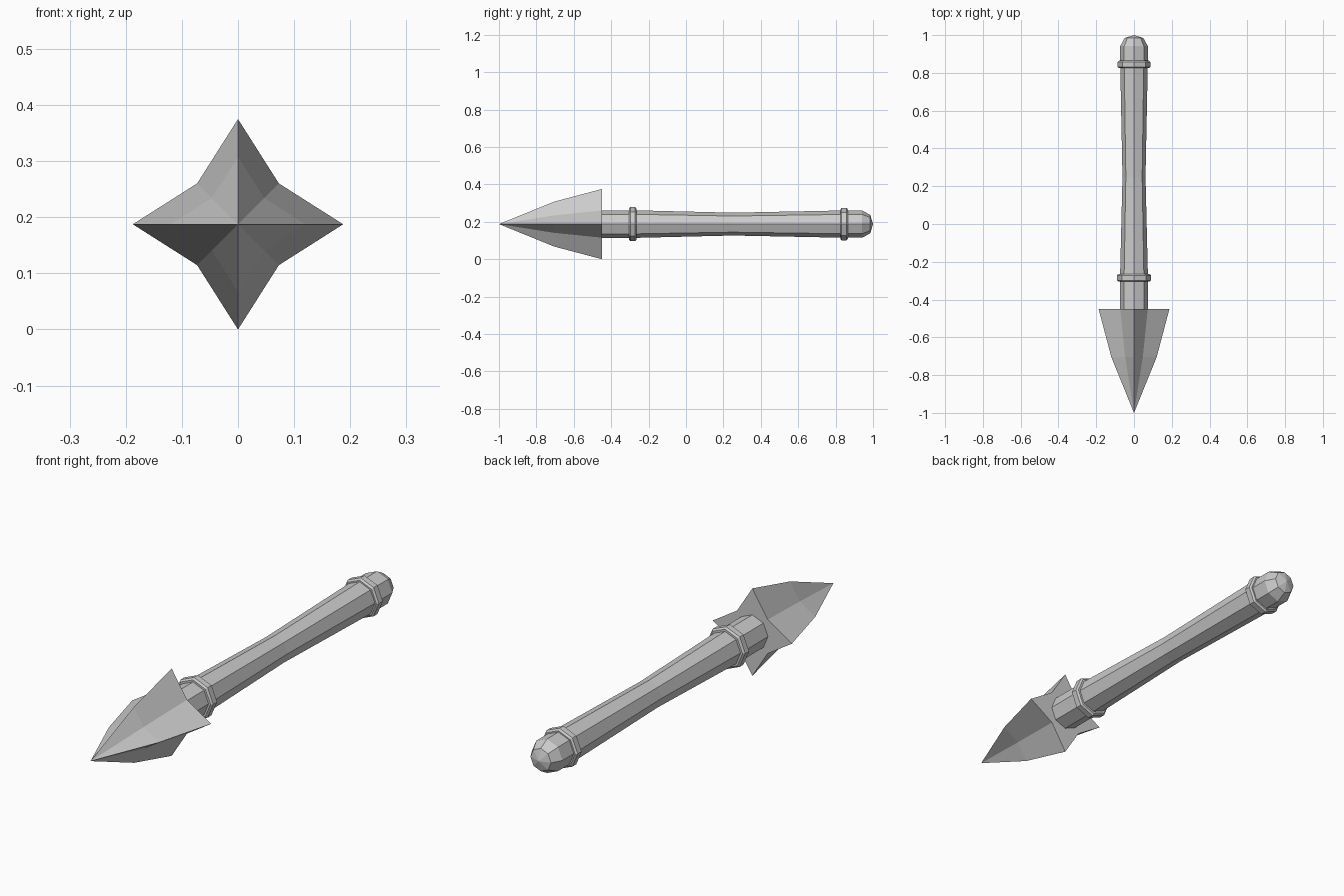
import bpy, bmesh, math

if "Cube" in bpy.data.objects:
    bpy.data.objects.remove(bpy.data.objects["Cube"])

AXIS_Z = 0.1875
SIDES = 8


def finish(bm, name):
    bmesh.ops.recalc_face_normals(bm, faces=bm.faces)
    mesh = bpy.data.meshes.new(name)
    bm.to_mesh(mesh)
    bm.free()
    obj = bpy.data.objects.new(name, mesh)
    bpy.context.collection.objects.link(obj)
    return obj


def loft(name, rings, closed=False):
    """Bridge rings of (x, y, z) points; one-point rings make tips."""
    bm = bmesh.new()
    loops = [[bm.verts.new(p) for p in ring] for ring in rings]
    pairs = list(zip(loops, loops[1:]))
    if closed:
        pairs.append((loops[-1], loops[0]))
    for a, b in pairs:
        n = max(len(a), len(b))
        for i in range(n):
            j = (i + 1) % n
            if len(a) == 1:
                bm.faces.new((a[0], b[i], b[j]))
            elif len(b) == 1:
                bm.faces.new((a[i], a[j], b[0]))
            else:
                bm.faces.new((a[i], a[j], b[j], b[i]))
    if not closed:
        for loop in (loops[0], loops[-1]):
            if len(loop) > 1:
                bm.faces.new(loop)
    return finish(bm, name)


def ring(y, r, n=SIDES, inner=None):
    """Polygon ring around the shaft axis; inner gives a star outline."""
    if r == 0:
        return [(0, y, AXIS_Z)]
    pts = []
    for i in range(n):
        a = 2 * math.pi * i / n
        rad = inner if inner and i % 2 else r
        pts.append((rad * math.cos(a), y, AXIS_Z + rad * math.sin(a)))
    return pts


# Four-bladed spear head
loft("spear_head", [ring(-1.0, 0),
                    ring(-0.705, 0.12, 8, 0.066),
                    ring(-0.45, 0.1875, 8, 0.103)])

# Waisted shaft with a rounded pommel
shaft = [(-0.45, 0.074), (-0.285, 0.074), (0.25, 0.061), (0.845, 0.073),
         (0.942, 0.073), (0.985, 0.049), (1.0, 0)]
loft("shaft", [ring(y, r) for y, r in shaft])

# Raised collars
for name, y, r in (("front_collar", -0.285, 0.091), ("rear_collar", 0.845, 0.087)):
    profile = [(-0.02, 0.06), (-0.02, r - 0.008), (-0.013, r),
               (0.013, r), (0.02, r - 0.008), (0.02, 0.06)]
    loft(name, [ring(y + dy, pr) for dy, pr in profile], closed=True)
